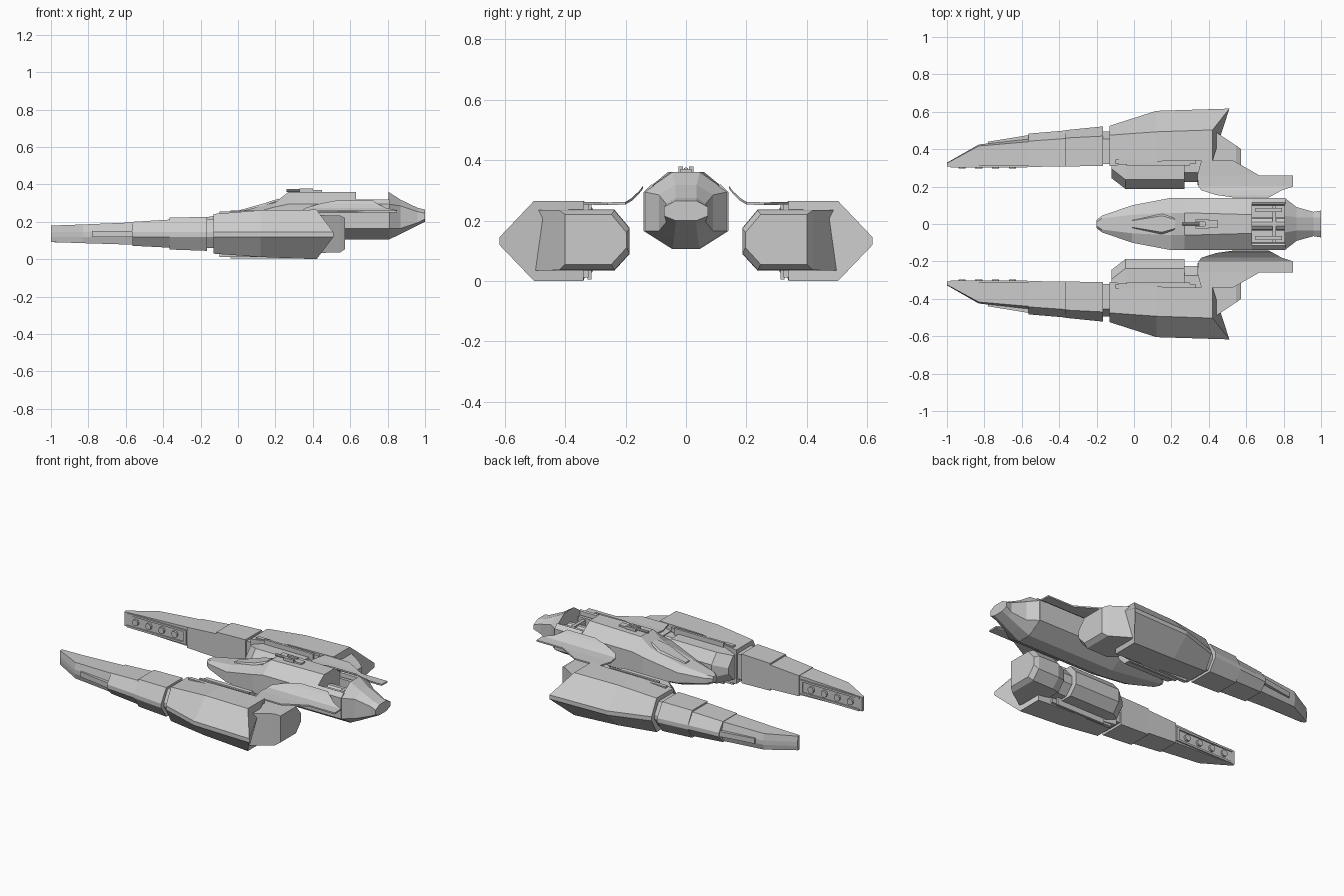
import bpy, bmesh, math
from mathutils import Matrix

if "Cube" in bpy.data.objects:
    bpy.data.objects.remove(bpy.data.objects["Cube"])


def make(name, build, mirror=False):
    me = bpy.data.meshes.new(name)
    ob = bpy.data.objects.new(name, me)
    bpy.context.collection.objects.link(ob)
    bm = bmesh.new()
    build(bm)
    bmesh.ops.recalc_face_normals(bm, faces=bm.faces)
    bm.to_mesh(me)
    bm.free()
    if mirror:
        m = ob.modifiers.new("mirror", 'MIRROR')
        m.use_axis = (False, True, False)
        m.use_mirror_merge = False
    return ob


def loft(name, rings, mirror=False):
    """Skin a list of equal-length point rings and cap both ends."""
    def build(bm):
        vs = [[bm.verts.new(p) for p in r] for r in rings]
        n = len(vs[0])
        for a, b in zip(vs, vs[1:]):
            for i in range(n):
                j = (i + 1) % n
                bm.faces.new((a[i], a[j], b[j], b[i]))
        bm.faces.new(vs[0][::-1])
        bm.faces.new(vs[-1])
    return make(name, build, mirror)


def box(name, x0, x1, y0, y1, z0, z1, mirror=False):
    return loft(name, [[(x, y0, z0), (x, y1, z0), (x, y1, z1), (x, y0, z1)]
                       for x in (x0, x1)], mirror)


def cyl(name, x, y, z, r, depth, axis, sides=10, mirror=False):
    rot = Matrix.Rotation(math.pi / 2, 4, 'Y' if axis == 'x' else 'X')
    return make(name, lambda bm: bmesh.ops.create_cone(
        bm, cap_ends=True, segments=sides, radius1=r, radius2=r, depth=depth,
        matrix=Matrix.Translation((x, y, z)) @ rot), mirror)


# ---- centre fuselage: eight-sided sections ----
def octo(x, wt, zt, w, z2, z1, wb, zb):
    return [(x, wb, zb), (x, w, z1), (x, w, z2), (x, wt, zt),
            (x, -wt, zt), (x, -w, z2), (x, -w, z1), (x, -wb, zb)]


loft("fuselage", [octo(-.20, .012, .218, .022, .208, .188, .012, .178),
                  octo(-.17, .03, .225, .045, .21, .18, .025, .165),
                  octo(-.01, .05, .25, .10, .225, .16, .045, .13),
                  octo(.20, .06, .305, .14, .28, .165, .045, .105),
                  octo(.27, .06, .36, .14, .295, .165, .045, .105),
                  octo(.63, .05, .36, .14, .295, .165, .045, .105)])

# open bay behind the fuselage, with machinery inside
half = [(.045, .105), (.14, .165), (.14, .295), (.115, .32), (.105, .315), (.10, .22)]
bay = half + [(-y, z) for y, z in reversed(half)]
loft("engine_bay", [[(x, y, z) for y, z in bay] for x in (.63, .81)])
cyl("bay_tube", .72, 0, .25, .035, .18, 'x')
box("bay_crossbar", .74, .76, -.10, .10, .24, .29)
box("bay_rail", .65, .79, .065, .085, .22, .30, True)

# tail cone and nozzle
loft("tail_cone", [octo(.805, .045, .36, .14, .295, .165, .045, .105),
                   octo(.87, .035, .318, .09, .285, .165, .04, .135),
                   octo(.96, .035, .275, .065, .255, .195, .035, .18),
                   octo(1.0, .035, .265, .072, .245, .215, .035, .20)])

# canopy frame and dorsal equipment
loft("canopy", [octo(x, w * .8, z, w, z - .01, z - .03, w, z - .04)
                for x, w, z in ((-.01, .022, .257), (.15, .055, .302), (.22, .03, .325))])
box("dorsal_block", .38, .45, -.018, .018, .355, .37)
box("dorsal_prong", .33, .40, .01, .024, .355, .378, True)
cyl("dorsal_rod", .305, 0, .368, .008, .09, 'x', 8)


# ---- side pods: wedge sections, mirrored ----
def wedge(x, yi, yt, yo, zb, zt, zm=.132, h=.013, xo=0):
    return [(x, yi, zb), (x, yt, zb), (x + xo, yo, zm - h),
            (x + xo, yo, zm + h), (x, yt, zt), (x, yi, zt)]


loft("pod_shell", [wedge(-.13, .31, .475, .525, .03, .242),
                   wedge(.12, .335, .493, .605, .012, .262),
                   wedge(.42, .34, .503, .617, 0, .265, xo=.09)], True)
loft("pod_collar", [wedge(x, .32, .455, .495, .06, .215) for x in (-.17, -.125)], True)
loft("boom_rear", [wedge(-.165, .31, .47, .522, .045, .227),
                   wedge(-.365, .308, .46, .502, .052, .222)], True)
loft("boom_middle", [wedge(-.364, .308, .457, .50, .062, .212),
                     wedge(-.565, .305, .443, .483, .072, .2)], True)
loft("boom_front", [wedge(-.564, .312, .44, .455, .078, .197),
                    wedge(-.83, .312, .417, .425, .086, .186),
                    wedge(-1, .308, .325, .328, .092, .18)], True)
# outer strip along the front boom
loft("boom_strip", [[(x, .41, .118), (x, y, .118), (x, y, .15), (x, .41, .15)]
                    for x, y in ((-.78, .44), (-.565, .475))], True)
# inner panel rim with round bosses
for nm, z in (("low", .09), ("high", .166)):
    box("boom_rim_" + nm, -.98, -.57, .303, .32, z, z + .012, True)
box("boom_rim_end", -.59, -.57, .303, .32, .09, .178, True)
for i in range(4):
    cyl(f"boom_boss_{i}", -.92 + i * .09, .308, .134, .02, .02, 'y', 10, True)


# inner engine drum, neck and exhaust block
def drum(x, yi, yo, zb, zt, c=.05, xo=0):
    return [(x + xo, yo, zb), (x, yi + c, zb), (x, yi, zb + c * 1.1),
            (x, yi, zt - c * 1.2), (x, yi + c, zt), (x + xo, yo, zt)]


loft("engine_drum", [drum(-.12, .245, .36, .06, .21), drum(-.045, .187, .36, .038, .233),
                     drum(.27, .187, .36, .038, .233)], True)
loft("engine_neck", [drum(x, .225, .40, .05, .22) for x in (.26, .37)], True)
loft("exhaust_block", [drum(.34, .21, .50, .045, .225),
                       drum(.40, .187, .503, .034, .236, xo=.02),
                       drum(.545, .187, .42, .036, .234),
                       drum(.573, .197, .40, .055, .22)], True)

# rails along the pod top and bottom
for nm, z0, z1 in (("top", .22, .262), ("bottom", .004, .05)):
    box(f"pod_rail_{nm}", -.04, .30, .312, .326, z0, z1, True)
    box(f"pod_rail_foot_{nm}", -.10, .33, .322, .345, z0 + .008, z1 - .008, True)


# ---- curved wing plates: lengthwise strips with a little thickness ----
strips = [(.34, .262, .36, .53), (.26, .260, .338, .67), (.2599, .260, .338, .85),
          (.20, .262, .345, .85), (.18, .274, .36, .79), (.155, .298, .44, .745),
          (.142, .315, .53, .72)]
loft("wing_plate", [[(a, y, z), (b, y, z), (b, y, z - .009), (a, y, z - .009)]
                    for y, z, a, b in strips], True)
